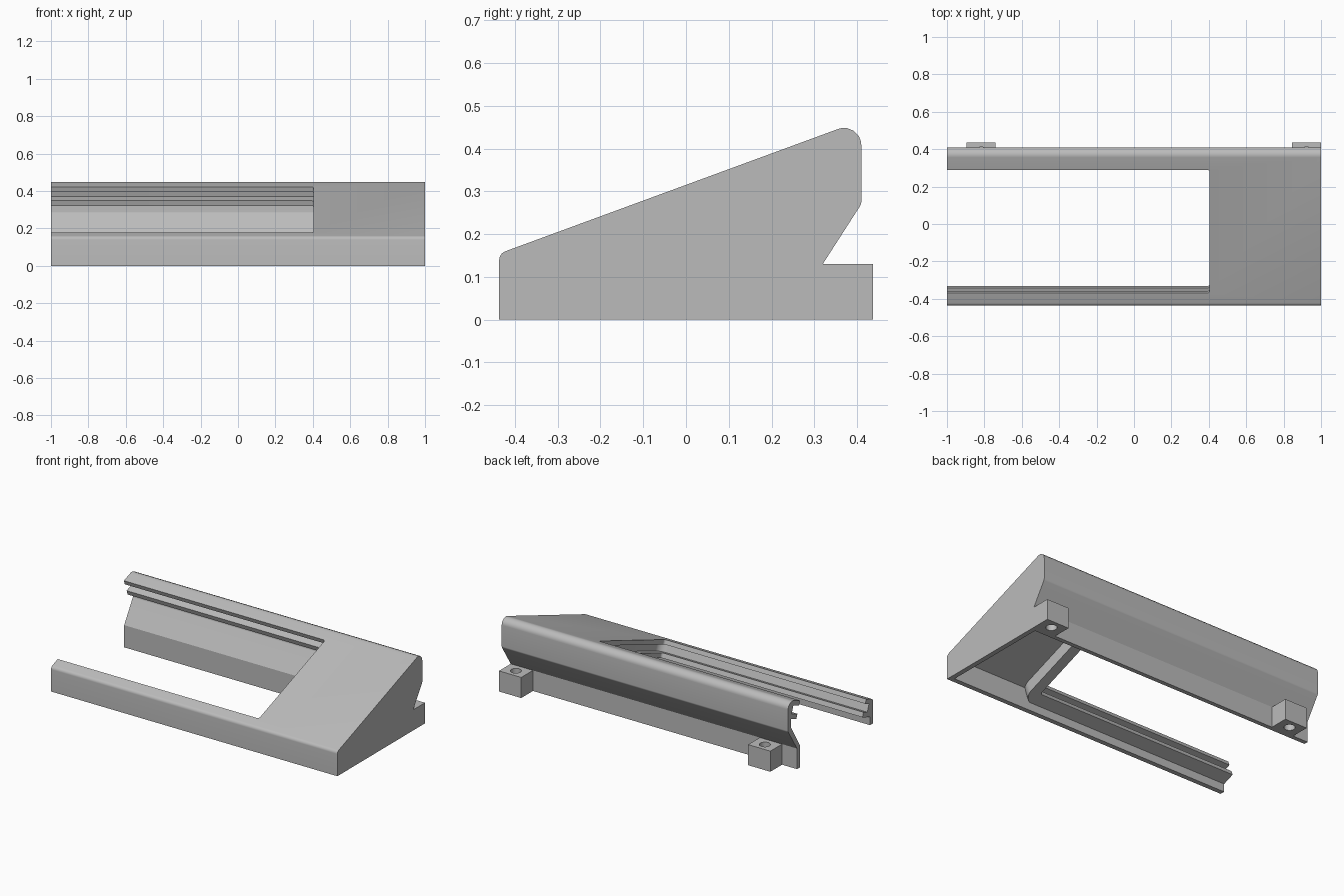
import bpy, bmesh, math
from mathutils import Matrix, Vector

if "Cube" in bpy.data.objects:
    bpy.data.objects.remove(bpy.data.objects["Cube"], do_unlink=True)

grey = bpy.data.materials.new("grey_plastic")
grey.use_nodes = True
GREY = (0.5, 0.5, 0.5, 1)
grey.diffuse_color = GREY
grey.node_tree.nodes["Principled BSDF"].inputs["Base Color"].default_value = GREY

# Profile frame (y, z swept along x) and frame lying on the sloped top
SIDE = Matrix(((0, 0, 1, 0), (1, 0, 0, 0), (0, 1, 0, 0), (0, 0, 0, 1)))
TILT = math.atan(0.3675)
SLOPE = Matrix.Translation((0, 0, 0.315)) @ Matrix.Rotation(TILT, 4, 'X')
FLAT = Matrix.Identity(4)


def outline(corners, steps=6):
    """Polygon from (p, q, radius) corners, rounding each with a radius."""
    pts = []
    for i, (p, q, r) in enumerate(corners):
        c = Vector((p, q))
        if not r:
            pts.append(c)
            continue
        a = (Vector(corners[i - 1][:2]) - c).normalized()
        b = (Vector(corners[(i + 1) % len(corners)][:2]) - c).normalized()
        half = a.angle(b) / 2
        centre = c + (a + b).normalized() * (r / math.sin(half))
        start = c + a * (r / math.tan(half)) - centre
        end = c + b * (r / math.tan(half)) - centre
        for k in range(steps + 1):
            t = k / steps
            pts.append(centre + start.lerp(end, t).normalized() * r)
    return pts


def sweep(name, corners, frame, d0, d1):
    bm = bmesh.new()
    face = bm.faces.new([bm.verts.new((p.x, p.y, d0)) for p in outline(corners)])
    ext = bmesh.ops.extrude_face_region(bm, geom=[face])
    verts = [v for v in ext["geom"] if isinstance(v, bmesh.types.BMVert)]
    bmesh.ops.translate(bm, verts=verts, vec=(0, 0, d1 - d0))
    bm.transform(frame)
    bmesh.ops.recalc_face_normals(bm, faces=bm.faces)
    mesh = bpy.data.meshes.new(name)
    bm.to_mesh(mesh)
    bm.free()
    obj = bpy.data.objects.new(name, mesh)
    bpy.context.collection.objects.link(obj)
    return obj


def activate(obj):
    bpy.ops.object.select_all(action='DESELECT')
    obj.select_set(True)
    bpy.context.view_layer.objects.active = obj


def cut(obj, cutter):
    cutter.hide_render = True
    mod = obj.modifiers.new("cut", 'BOOLEAN')
    mod.operation = 'DIFFERENCE'
    mod.solver = 'EXACT'
    mod.object = cutter
    activate(obj)
    bpy.ops.object.modifier_apply(modifier=mod.name)
    bpy.data.objects.remove(cutter, do_unlink=True)


def finish(obj):
    obj.data.materials.clear()
    obj.data.materials.append(grey)
    activate(obj)
    bpy.ops.object.shade_smooth_by_angle(angle=math.radians(30))


def plate(name, x_end, v0, v1, r, w0, w1):
    """Plate parallel to the sloped top, open past the right end."""
    return sweep(name, [(-1.2, v0, 0), (x_end, v0, r), (x_end, v1, r), (-1.2, v1, 0)],
                 SLOPE, w0, w1)


def top(y, drop=0):
    return 0.315 + 0.3675 * y - drop


# Wedge shell with an overhanging back
body = sweep("wedge_shell", [
    (-0.437, 0, 0), (-0.437, top(-0.437), 0.022), (0.41, top(0.41), 0.04),
    (0.41, 0.27, 0.02), (0.32, 0.13, 0), (0.32, 0, 0)], SIDE, -1, 1)

# Hollow interior, leaving the window frame block in place
cavity = sweep("cavity", [
    (-0.407, -0.1, 0), (-0.407, top(-0.407, 0.033), 0), (0.38, top(0.38, 0.033), 0.02),
    (0.38, 0.285, 0.015), (0.293, 0.14, 0), (0.293, -0.1, 0)], SIDE, -1.1, 0.97)
cut(cavity, plate("frame_block", 0.47, -0.48, 0.40, 0.08, -0.108, 0.06))
cut(body, cavity)

# Panel slot and window opening
cut(body, plate("panel_slot", 0.45, -0.434, 0.37, 0.05, -0.078, -0.028))
cut(body, plate("window", 0.405, -0.394, 0.309, 0.015, -0.16, 0.1))
finish(body)

# Screw lugs on the back
for name, x0, x1 in (("right_lug", -0.895, -0.74), ("left_lug", 0.845, 1)):
    lug = sweep(name, [(x0, 0.32, 0), (x1, 0.32, 0), (x1, 0.437, 0), (x0, 0.437, 0)],
                FLAT, 0, 0.13)
    cx, cy, r = (x0 + x1) / 2, 0.38, 0.032
    hole = sweep("hole", [(cx + r * math.cos(a), cy + r * math.sin(a), 0)
                          for a in (k * math.tau / 24 for k in range(24))], FLAT, -0.1, 0.2)
    cut(lug, hole)
    finish(lug)
